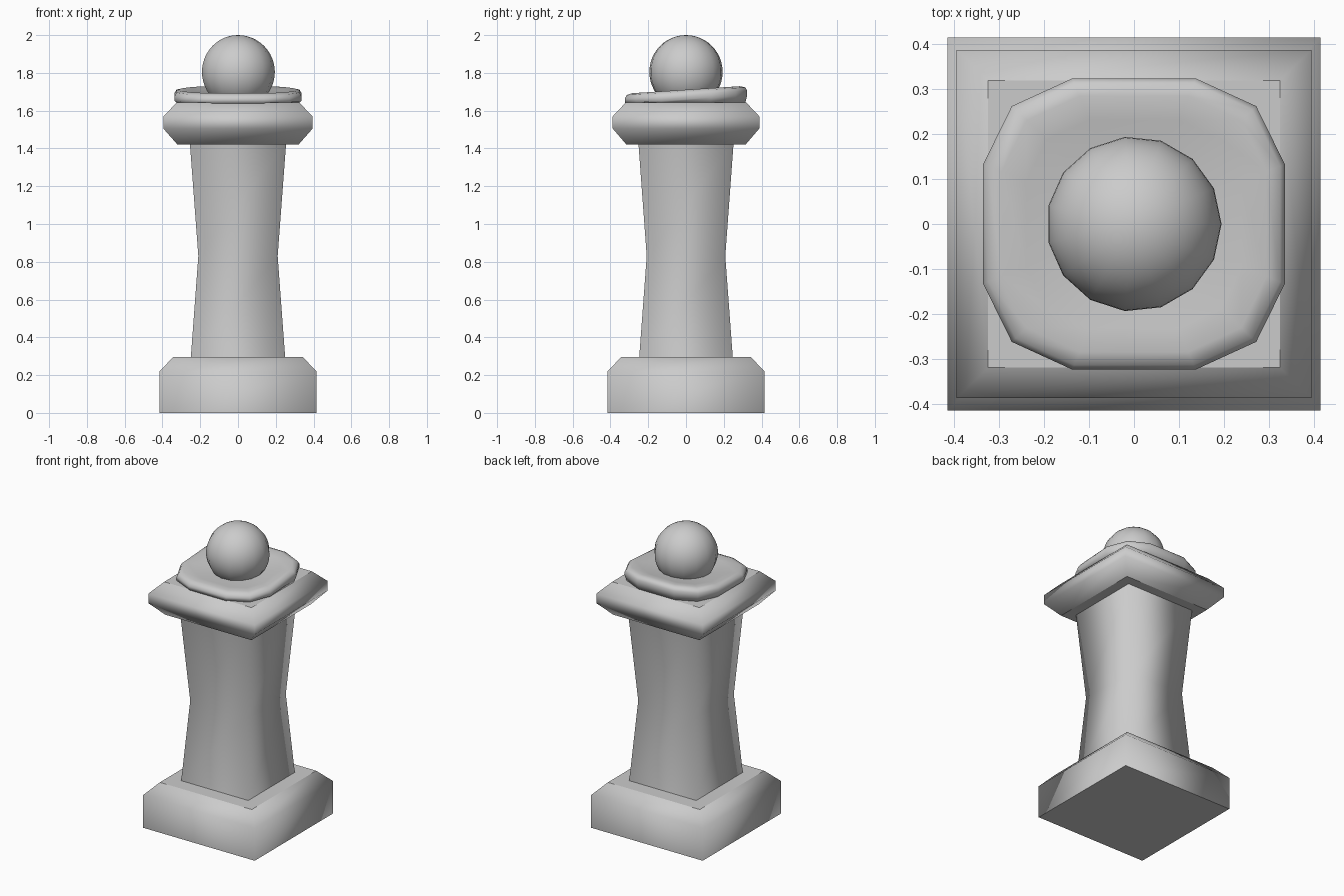
import bpy, bmesh, math

if "Cube" in bpy.data.objects:
    bpy.data.objects.remove(bpy.data.objects["Cube"])


def loft(name, outline, rings, lift=None):
    """Stack scaled copies of a unit outline: rings are (scale_x, scale_y, z)."""
    bm = bmesh.new()
    loops = []
    for sx, sy, z in rings:
        loops.append([bm.verts.new((x * sx, y * sy, z + (lift(x * sx, y * sy, z) if lift else 0)))
                      for x, y in outline])
    n = len(outline)
    for lo, hi in zip(loops, loops[1:]):
        for i in range(n):
            j = (i + 1) % n
            bm.faces.new((lo[i], lo[j], hi[j], hi[i])).smooth = True
    # flat caps
    bm.faces.new(loops[0][::-1])
    bm.faces.new(loops[-1])
    bmesh.ops.recalc_face_normals(bm, faces=bm.faces)
    mesh = bpy.data.meshes.new(name)
    bm.to_mesh(mesh)
    bm.free()
    obj = bpy.data.objects.new(name, mesh)
    bpy.context.collection.objects.link(obj)
    return obj


square = [(-1, -1), (1, -1), (1, 1), (-1, 1)]

# Square foot with a bevelled top
loft("base", square, [(0.415, 0.415, 0), (0.415, 0.415, 0.22), (0.342, 0.342, 0.297)])

# Waisted shaft
loft("shaft", square, [(0.25, 0.248, 0.29), (0.21, 0.208, 0.83), (0.255, 0.252, 1.43)])

# Square capital, bevelled above and below
loft("capital", square, [(0.32, 0.315, 1.42), (0.395, 0.388, 1.505),
                         (0.395, 0.388, 1.57), (0.325, 0.32, 1.642)])

# Twelve-sided cushion, dished in the middle and slightly higher at the back
corner = [(1, 0.41), (0.81, 0.81), (0.41, 1)]
cushion_outline = []
for q in range(4):
    c, s = round(math.cos(q * math.pi / 2)), round(math.sin(q * math.pi / 2))
    cushion_outline += [(x * c - y * s, x * s + y * c) for x, y in corner]


def cushion_lift(x, y, z):
    return 0.065 * y if z > 1.65 else 0


loft("cushion", cushion_outline,
     [(0.305, 0.295, 1.636), (0.325, 0.314, 1.642), (0.336, 0.324, 1.66), (0.336, 0.324, 1.685),
      (0.325, 0.314, 1.703), (0.295, 0.285, 1.711), (0.24, 0.232, 1.702), (0.1, 0.1, 1.69)],
     cushion_lift)

# Ball finial
bpy.ops.mesh.primitive_uv_sphere_add(segments=15, ring_count=24, radius=0.195,
                                     location=(0, 0, 1.805), rotation=(0, 0, math.pi / 2))
ball = bpy.context.object
ball.name = "ball_finial"
# Put one ball vertex column on the +x side
ball.rotation_euler.z = -math.atan2(ball.data.vertices[12].co.y, ball.data.vertices[12].co.x)
bpy.ops.object.shade_smooth()
